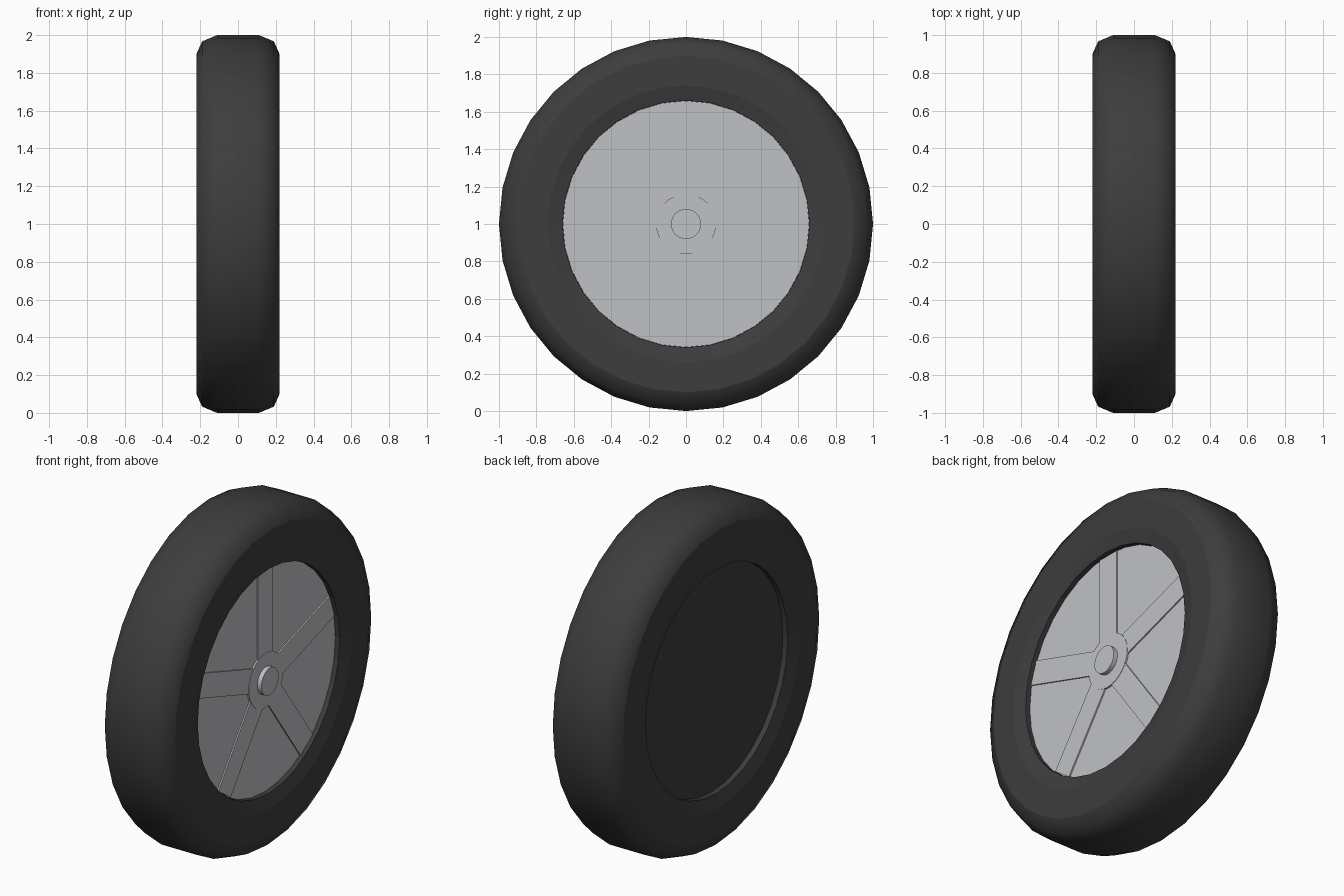
import bpy, bmesh, math
from mathutils import Matrix, Vector

if "Cube" in bpy.data.objects:
    bpy.data.objects.remove(bpy.data.objects["Cube"])

SEG = 32
CENTRE = Vector((0, 0, 1))


def material(name, rgb):
    m = bpy.data.materials.new(name)
    m.diffuse_color = (*rgb, 1)
    m.use_nodes = True
    m.node_tree.nodes["Principled BSDF"].inputs["Base Color"].default_value = m.diffuse_color
    return m


rubber = material("dark rubber", (0.047, 0.047, 0.047))
silver = material("silver metal", (0.53, 0.535, 0.56))


def finish(name, bm, mat):
    bmesh.ops.recalc_face_normals(bm, faces=bm.faces)
    mesh = bpy.data.meshes.new(name)
    bm.to_mesh(mesh)
    bm.free()
    mesh.materials.append(mat)
    ob = bpy.data.objects.new(name, mesh)
    ob.location = CENTRE
    bpy.context.collection.objects.link(ob)
    return ob


def lathe(name, profile, mat, smooth=()):
    """Turn (x, radius) points about the x axis; bands in 'smooth' are shaded smooth."""
    bm = bmesh.new()
    rings = []
    for x, r in profile:
        if r == 0:
            rings.append([bm.verts.new((x, 0, 0))] * SEG)
        else:
            rings.append([bm.verts.new((x, r * math.sin(2 * math.pi * i / SEG),
                                        r * math.cos(2 * math.pi * i / SEG)))
                          for i in range(SEG)])
    for k in range(len(rings) - 1):
        a, b = rings[k], rings[k + 1]
        for i in range(SEG):
            j = (i + 1) % SEG
            quad = list(dict.fromkeys((a[i], a[j], b[j], b[i])))
            bm.faces.new(quad).smooth = k in smooth
    return finish(name, bm, mat)


# Tyre with rounded shoulders, bead lips and a closed, recessed back
half = [(0.22, 0.74), (0.22, 0.90), (0.19, 0.967), (0.11, 1.0)]
tyre = [(-0.168, 0), (-0.168, 0.66), (-0.20, 0.66)]
tyre += [(-x, r) for x, r in half] + half[::-1]
tyre += [(0.20, 0.66), (0.16, 0.66)]
lathe("tyre", tyre, rubber, smooth=(1, 4, 5, 6, 7, 8, 9 + 3))

# Wheel plate, hub and centre cap
lathe("wheel_plate", [(0.14, 0), (0.14, 0.659), (0.172, 0.659), (0.172, 0)], silver, smooth=(1,))
lathe("hub", [(0.16, 0), (0.16, 0.16), (0.182, 0.16), (0.182, 0)], silver, smooth=(1,))
lathe("centre_cap", [(0.17, 0), (0.17, 0.08), (0.208, 0.08), (0.208, 0)], silver, smooth=(1,))

# Five raised straight spokes
bm = bmesh.new()
for i in range(5):
    turn = Matrix.Rotation(math.radians(72 * i), 4, 'X')
    box = Matrix.Translation((0.17, 0, 0.385)) @ Matrix.Diagonal((0.02, 0.14, 0.53, 1))
    bmesh.ops.create_cube(bm, size=1, matrix=turn @ box)
finish("spokes", bm, silver)
